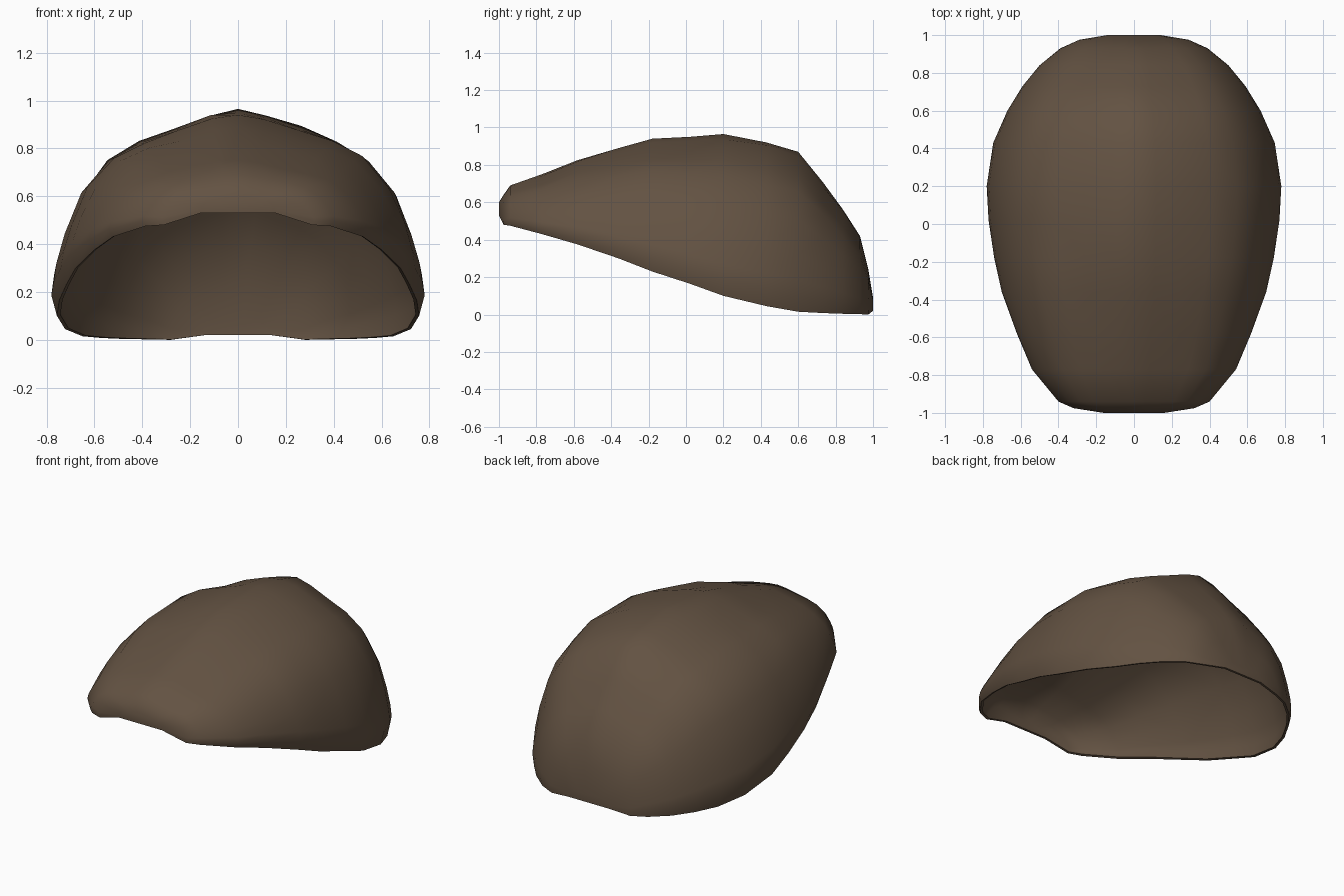
import bpy, bmesh, random

if "Cube" in bpy.data.objects:
    bpy.data.objects.remove(bpy.data.objects["Cube"])

random.seed(4)

# Stations along the shell: y, half width, rim height, crown height
STATIONS = [
    (-1.00, 0.16, 0.53, 0.60), (-0.975, 0.32, 0.48, 0.64), (-0.94, 0.40, 0.475, 0.69),
    (-0.77, 0.54, 0.43, 0.75), (-0.58, 0.62, 0.375, 0.825), (-0.36, 0.70, 0.30, 0.89),
    (-0.18, 0.74, 0.23, 0.94), (0.02, 0.77, 0.165, 0.95), (0.20, 0.78, 0.10, 0.965),
    (0.43, 0.745, 0.045, 0.92), (0.60, 0.67, 0.015, 0.87), (0.73, 0.59, 0.008, 0.71),
    (0.84, 0.50, 0.004, 0.56), (0.93, 0.39, 0.002, 0.42), (0.975, 0.29, 0.0, 0.24),
    (1.00, 0.14, 0.02, 0.09),
]
# Right half of the arch: width fraction, height fraction, from rim to crown
HALF = [(0.97, 0.0), (1.0, 0.10), (0.985, 0.20), (0.94, 0.36), (0.85, 0.57),
        (0.70, 0.75), (0.53, 0.84), (0.34, 0.91), (0.15, 0.975)]
ARCH = HALF + [(0.0, 1.0)] + [(-a, b) for a, b in reversed(HALF)]

# Domed shell lofted through the arches
bm = bmesh.new()
rings = []
for i, (y, w, z0, z1) in enumerate(STATIONS):
    ring = []
    for a, b in ARCH:
        # slight hand-shaped unevenness on the upper surface
        wobble = random.uniform(-0.008, 0.008) if 2 < i < 13 and 0.3 < b < 1 else 0
        ring.append(bm.verts.new((a * w, y, z0 + (z1 - z0) * b + wobble)))
    rings.append(ring)
for r, s in zip(rings, rings[1:]):
    for j in range(len(ARCH) - 1):
        bm.faces.new((r[j], s[j], s[j + 1], r[j + 1]))
bm.faces.new(rings[0])            # front lip
bm.faces.new(rings[-1][::-1])     # foot of the back wall
bmesh.ops.recalc_face_normals(bm, faces=bm.faces)
bm.normal_update()
crown = max(bm.faces, key=lambda f: f.calc_center_median().z)
if crown.normal.z < 0:
    bmesh.ops.reverse_faces(bm, faces=bm.faces)

mesh = bpy.data.meshes.new("cap_shell")
bm.to_mesh(mesh)
bm.free()
shell = bpy.data.objects.new("cap_shell", mesh)
bpy.context.collection.objects.link(shell)

brown = bpy.data.materials.new("dark_brown")
brown.diffuse_color = (0.125, 0.085, 0.055, 1)
brown.use_nodes = True
brown.node_tree.nodes["Principled BSDF"].inputs["Base Color"].default_value = brown.diffuse_color
mesh.materials.append(brown)

# Thin wall with a visible rim
wall = shell.modifiers.new("wall", "SOLIDIFY")
wall.thickness = 0.015
wall.offset = -1

bpy.context.view_layer.objects.active = shell
shell.select_set(True)
bpy.ops.object.modifier_apply(modifier="wall")
bpy.ops.object.shade_smooth_by_angle(angle=0.9)
